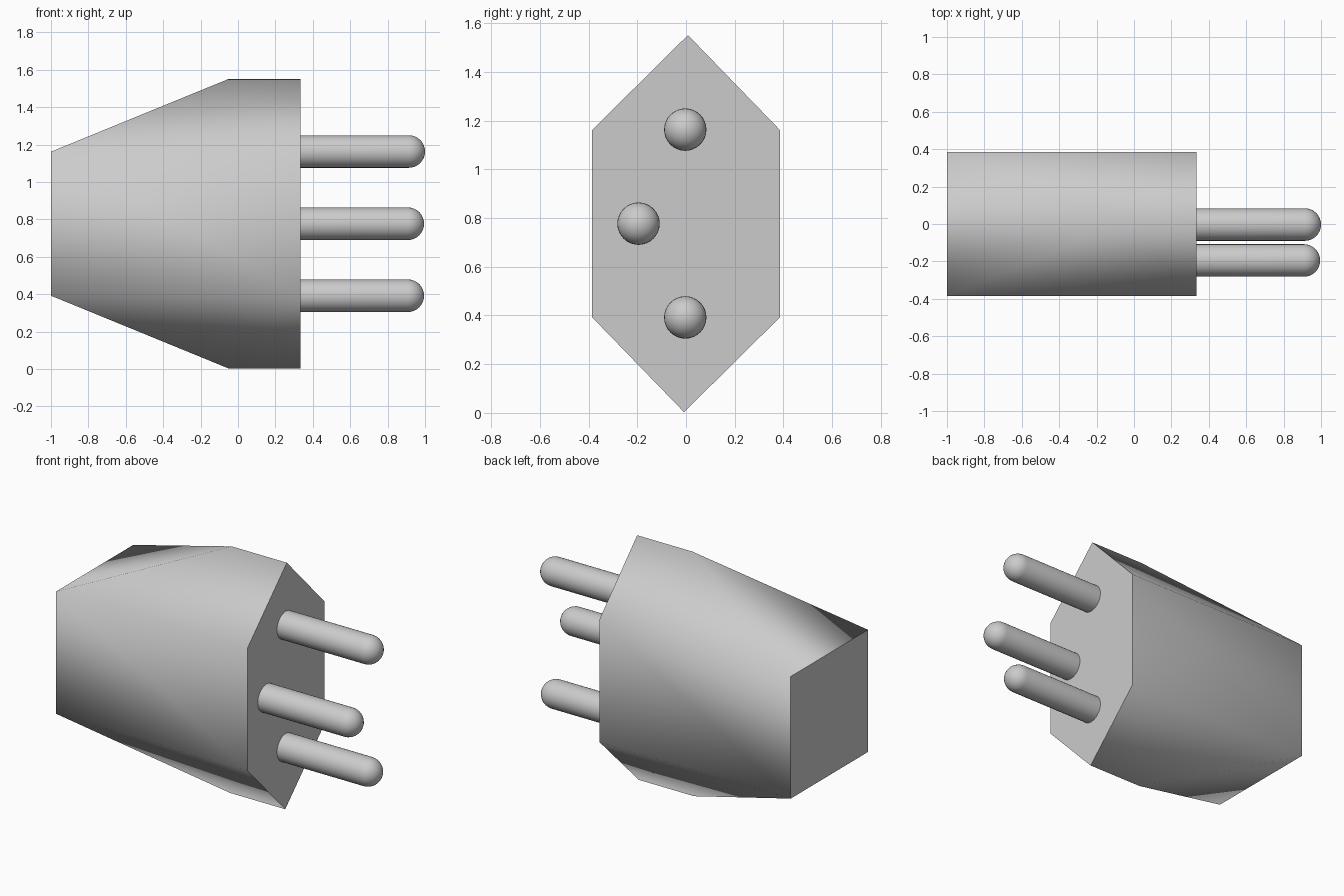
import bpy, bmesh, math

if "Cube" in bpy.data.objects:
    bpy.data.objects.remove(bpy.data.objects["Cube"])

X_BACK, X_RIDGE, X_FRONT = -1.0, -0.05, 0.335
W, Z_MID, H_SIDE, H_RIDGE = 0.385, 0.777, 0.385, 0.774


def finish(bm, name):
    bmesh.ops.recalc_face_normals(bm, faces=bm.faces)
    mesh = bpy.data.meshes.new(name)
    bm.to_mesh(mesh)
    bm.free()
    obj = bpy.data.objects.new(name, mesh)
    bpy.context.collection.objects.link(obj)
    return obj


# Plug body: hexagonal prism whose ridges slope down to a square cable end
bm = bmesh.new()
corners = [(W, H_SIDE), (W, -H_SIDE), (-W, -H_SIDE), (-W, H_SIDE)]
front = [bm.verts.new((X_FRONT, y, Z_MID + z)) for y, z in corners]
back = [bm.verts.new((X_BACK, y, Z_MID + z)) for y, z in corners]
top_f, bot_f = [bm.verts.new((X_FRONT, 0.008 * s, Z_MID + s * H_RIDGE)) for s in (1, -1)]
top_r, bot_r = [bm.verts.new((X_RIDGE, 0.008 * s, Z_MID + s * H_RIDGE)) for s in (1, -1)]
caps = [bm.faces.new((front[0], front[1], bot_f, front[2], front[3], top_f)),
        bm.faces.new(back)]
for a, b in ((0, 1), (2, 3)):
    bm.faces.new((front[a], front[b], back[b], back[a]))
for a, b, rf, rr in ((0, 3, top_f, top_r), (1, 2, bot_f, bot_r)):
    for i in (a, b):
        bm.faces.new((front[i], rf, rr, back[i]))
    bm.faces.new((back[a], rr, back[b]))
# Smooth sides, crisp flat ends
for f in bm.faces:
    f.smooth = f not in caps
for f in caps:
    for e in f.edges:
        e.smooth = False
finish(bm, "plug_body")


# Contact pins: lathed round rods with domed tips
def pin(name, y, z, tip=0.995, r=0.087, sides=32, rings=8):
    bm = bmesh.new()
    x_dome = tip - r
    profile = [(X_FRONT - 0.005, r)]
    profile += [(x_dome + r * math.sin(t), r * math.cos(t))
                for t in (math.pi / 2 * k / rings for k in range(rings))]
    loops = [[bm.verts.new((x, y + rad * math.cos(2 * math.pi * i / sides),
                            z + rad * math.sin(2 * math.pi * i / sides)))
              for i in range(sides)] for x, rad in profile]
    apex = bm.verts.new((tip, y, z))
    for a, b in zip(loops, loops[1:]):
        for i in range(sides):
            j = (i + 1) % sides
            bm.faces.new((a[i], a[j], b[j], b[i]))
    for i in range(sides):
        bm.faces.new((loops[-1][i], loops[-1][(i + 1) % sides], apex))
    for f in bm.faces:
        f.smooth = True
    finish(bm, name)


pin("upper_pin", -0.003, 1.163, 1.0)
pin("middle_pin", -0.195, 0.777)
pin("lower_pin", -0.003, 0.392)
